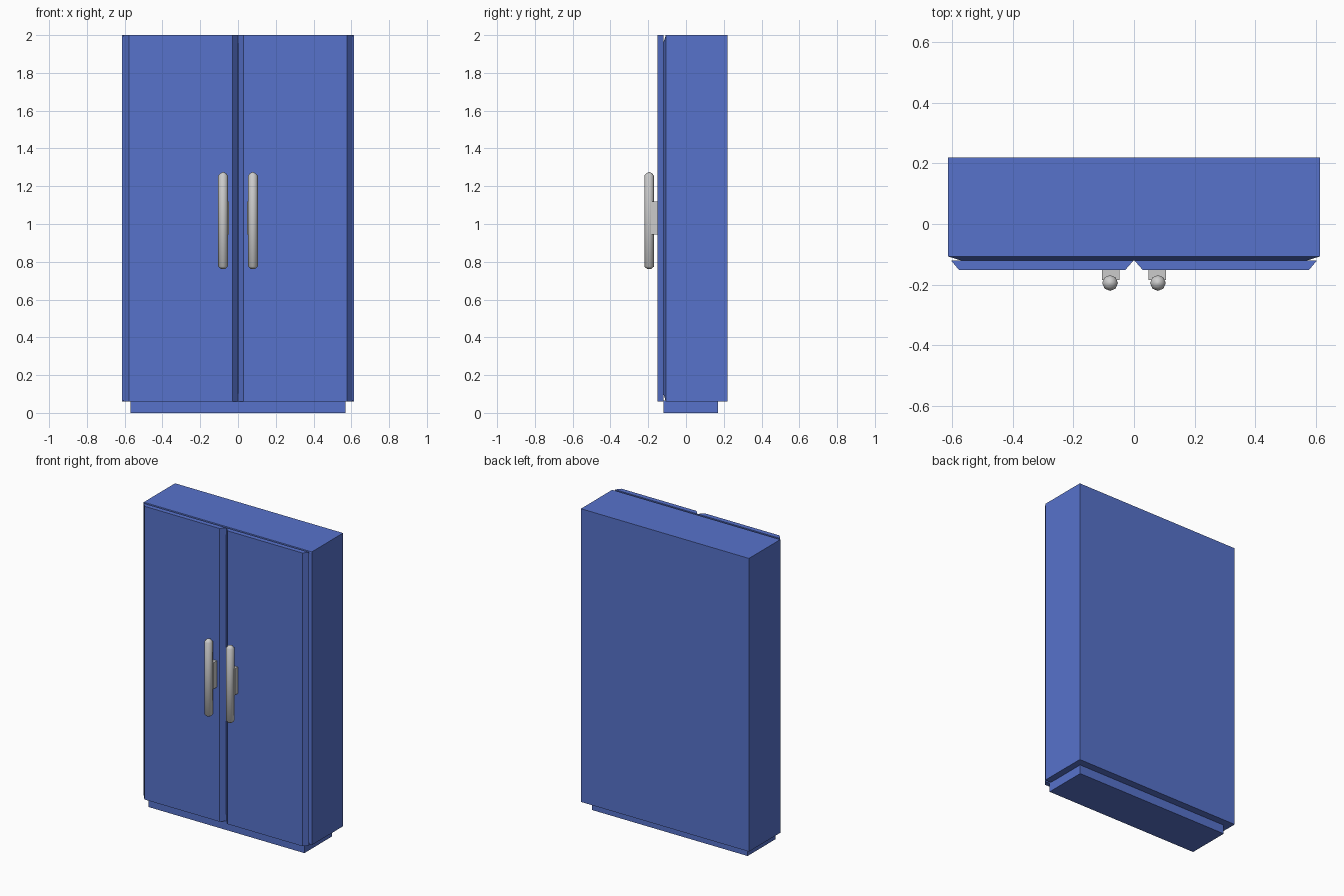
import bpy, bmesh, math

if "Cube" in bpy.data.objects:
    bpy.data.objects.remove(bpy.data.objects["Cube"])


def material(name, rgb):
    m = bpy.data.materials.new(name)
    m.diffuse_color = (*rgb, 1)
    m.use_nodes = True
    m.node_tree.nodes["Principled BSDF"].inputs["Base Color"].default_value = m.diffuse_color
    return m


BLUE = material("cabinet blue", (0.095, 0.17, 0.6))
GREY = material("handle grey", (0.6, 0.6, 0.6))


def loft(name, rings, mat):
    """Join rings of equal point count into a closed solid."""
    bm = bmesh.new()
    loops = [[bm.verts.new(p) for p in ring] for ring in rings]
    n = len(loops[0])
    for a, b in zip(loops, loops[1:]):
        for i in range(n):
            j = (i + 1) % n
            bm.faces.new((a[i], a[j], b[j], b[i]))
    bm.faces.new(loops[0])
    bm.faces.new(loops[-1])
    bmesh.ops.recalc_face_normals(bm, faces=bm.faces)
    me = bpy.data.meshes.new(name)
    bm.to_mesh(me)
    bm.free()
    me.materials.append(mat)
    ob = bpy.data.objects.new(name, me)
    bpy.context.collection.objects.link(ob)
    return ob


def rect(x0, x1, z0, z1, y):
    return [(x0, y, z0), (x1, y, z0), (x1, y, z1), (x0, y, z1)]


# Cabinet body with a chamfered front rim
loft("cabinet_body", [rect(-0.615, 0.615, 0.06, 2, 0.22),
                      rect(-0.615, 0.615, 0.06, 2, -0.107),
                      rect(-0.57, 0.57, 0.105, 1.955, -0.121)], BLUE)

# Recessed plinth
loft("plinth", [rect(-0.57, 0.57, 0, 0.065, 0.17),
                rect(-0.57, 0.57, 0, 0.065, -0.12)], BLUE)

for side, s in (("left", -1), ("right", 1)):
    # Door with slanted vertical edges
    loft(side + "_door", [rect(s * 0.001, s * 0.605, 0.06, 2, -0.12),
                          rect(s * 0.029, s * 0.578, 0.06, 2, -0.152)], BLUE)
    # Handle mount
    loft(side + "_handle_mount", [rect(s * 0.048, s * 0.106, 0.945, 1.12, -0.15),
                                  rect(s * 0.048, s * 0.106, 0.945, 1.12, -0.185)], GREY)
    # Handle bar with rounded ends
    profile = [(0.763, 0.012), (0.775, 0.026), (1.255, 0.026), (1.268, 0.016), (1.274, 0.004)]
    bar = loft(side + "_handle_bar",
               [[(s * 0.079 + r * math.cos(math.tau * i / 8),
                  -0.195 + r * math.sin(math.tau * i / 8), z) for i in range(8)]
                for z, r in profile], GREY)
    bpy.ops.object.select_all(action='DESELECT')
    bar.select_set(True)
    bpy.context.view_layer.objects.active = bar
    bpy.ops.object.shade_smooth_by_angle(angle=math.radians(50))
